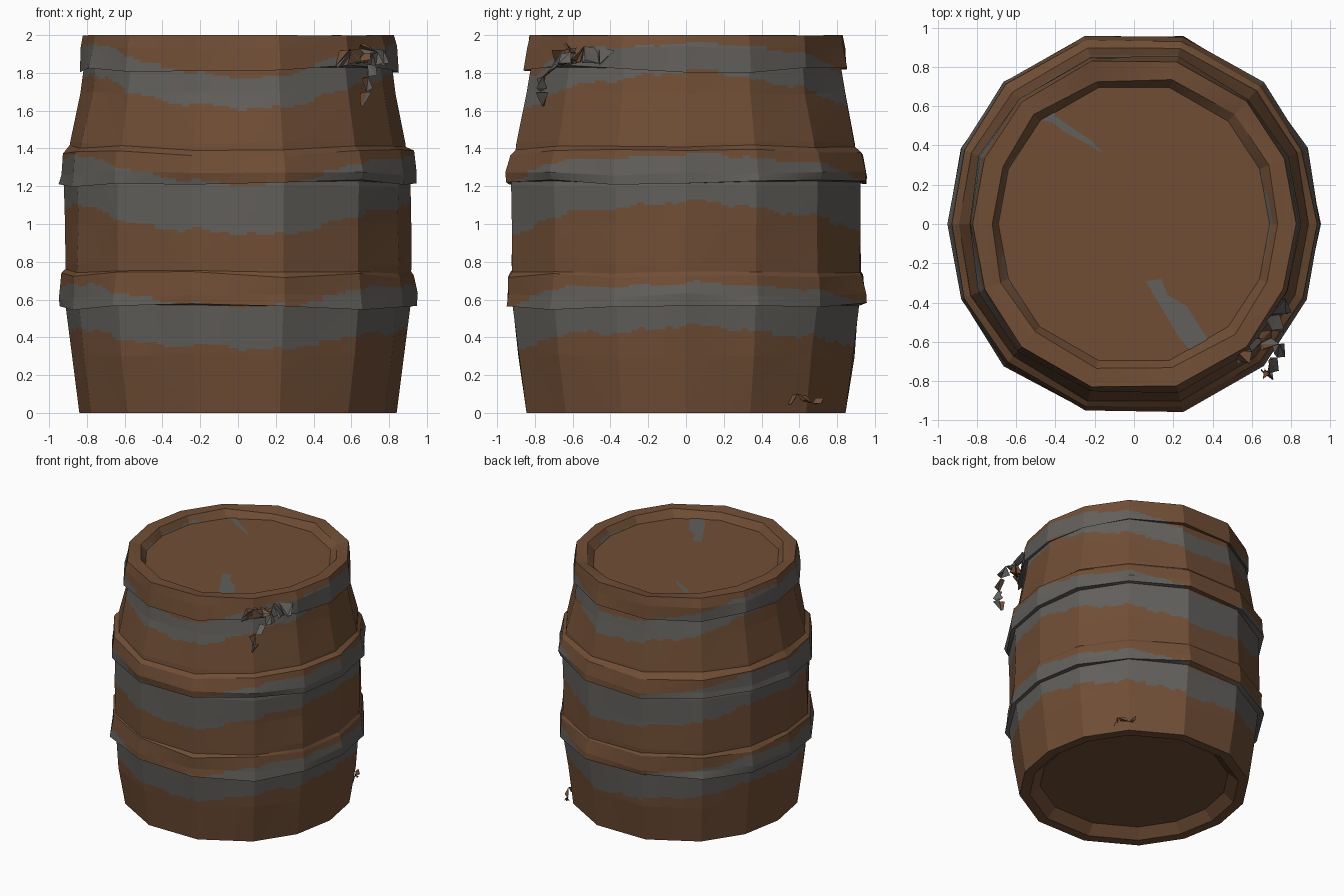
import bpy, bmesh, math, random
from mathutils import Vector

if "Cube" in bpy.data.objects:
    bpy.data.objects.remove(bpy.data.objects["Cube"])

random.seed(11)


def material(name, rgb):
    m = bpy.data.materials.new(name)
    m.diffuse_color = (*rgb, 1)
    m.use_nodes = True
    m.node_tree.nodes["Principled BSDF"].inputs["Base Color"].default_value = m.diffuse_color
    return m


BROWN = material("brown wood", (0.162, 0.076, 0.036))
GREY = material("grey metal", (0.122, 0.115, 0.105))

# Fourteen-sided plan: one quarter, mirrored to all corners (unit = radius 0.95)
Q = [(0.95, 0), (0.88, 0.385), (0.66, 0.72), (0.25, 0.955)]
half = Q + [(-x, y) for x, y in reversed(Q)]
PLAN = [(x / 0.95, y / 0.95) for x, y in half + [(x, -y) for x, y in reversed(half[1:-1])]]
COLS = 10


def is_grey(c):
    """Wavy grey bands that sag towards the front and back."""
    t = math.atan2(c.y, c.x)
    s = abs(math.sin(t))
    w = 0.012 * math.sin(7 * t + 1) + 0.008 * math.sin(17 * t) + 0.006 * math.sin(41 * t)
    for lo, hi, dl, dh in ((0.45, 0.68, 0.11, 0.12), (1.11, 1.36, 0.165, 0.155),
                           (1.80, 1.95, 0.19, 0.18)):
        if lo - dl * s ** 2.5 + w < c.z < hi - dh * s ** 4 + w * 0.8:
            return True
    return False


def finish(bm, name):
    me = bpy.data.meshes.new(name)
    bm.to_mesh(me)
    bm.free()
    me.materials.append(BROWN)
    me.materials.append(GREY)
    ob = bpy.data.objects.new(name, me)
    bpy.context.collection.objects.link(ob)
    return ob


def lathe(name, profile, cap_first=False, cap_last=False):
    """Sweep (radius, z, roughness) points round the plan, with fine rows for the bands."""
    ctrl = []
    for r, z, j in profile:
        ring = []
        for x, y in PLAN:
            rr = r + random.uniform(-j, j) * 0.6
            ring.append(Vector((x * rr, y * rr, min(2, z + random.uniform(-j, j)))))
        ctrl.append(ring)
    bm = bmesh.new()
    rings = []
    n = len(PLAN)
    for k in range(len(ctrl)):
        steps = 1
        if k < len(ctrl) - 1:
            d = math.dist(profile[k][:2], profile[k + 1][:2])
            steps = max(1, math.ceil(d / 0.015))
        for s in range(steps):
            ring = []
            for i in range(n):
                for c in range(COLS):
                    p = ctrl[k][i].lerp(ctrl[k][(i + 1) % n], c / COLS)
                    if s:
                        q = ctrl[k + 1][i].lerp(ctrl[k + 1][(i + 1) % n], c / COLS)
                        p = p.lerp(q, s / steps)
                    ring.append(bm.verts.new(p))
            rings.append(ring)
    m = n * COLS
    for a, b in zip(rings, rings[1:]):
        for i in range(m):
            f = bm.faces.new((a[i], a[(i + 1) % m], b[(i + 1) % m], b[i]))
            f.material_index = int(is_grey(f.calc_center_median()))
    if cap_first:
        bm.faces.new(rings[0][::-1])
    if cap_last:
        bm.faces.new(rings[-1])
    return finish(bm, name)


# Bulging wooden body with recessed bottom
lathe("barrel_body", [(0.69, 0.07, 0), (0.765, 0, 0), (0.84, 0, 0), (0.883, 0.3, 0.014),
                      (0.912, 0.57, 0.008), (0.918, 0.78, 0.008), (0.915, 1.0, 0.008),
                      (0.918, 1.2, 0.008), (0.89, 1.43, 0.01), (0.835, 1.7, 0.014),
                      (0.815, 1.84, 0)], cap_first=True)

# Two middle hoops, rough-edged
for name, z in (("lower_hoop", 0.56), ("middle_hoop", 1.21)):
    top_r = 0.915 if z < 1 else 0.893
    lathe(name, [(0.905, z + 0.01, 0.006), (0.943, z + 0.005, 0.022), (0.943, z + 0.06, 0.016),
                 (0.930, z + 0.17, 0.018), (top_r - 0.015, z + 0.21, 0.01)])

# Top rim and sunken lid
lathe("top_rim_and_lid", [(0.805, 1.83, 0.01), (0.848, 1.82, 0.022), (0.838, 1.93, 0.014),
                          (0.822, 2.0, 0.006), (0.73, 1.995, 0.02), (0.69, 1.94, 0)],
      cap_last=True)


def plate(name, pts, z):
    """Thin grey streak lying on the lid."""
    bm = bmesh.new()
    f = bm.faces.new([bm.verts.new((x, y, z)) for x, y in pts])
    f.normal_update()
    if f.normal.z < 0:
        f.normal_flip()
    f.material_index = 1
    finish(bm, name)


plate("lid_streak_front", [(0.06, -0.29), (0.14, -0.28), (0.17, -0.36), (0.27, -0.42),
                           (0.34, -0.53), (0.41, -0.64), (0.31, -0.67), (0.23, -0.58),
                           (0.16, -0.46), (0.10, -0.36)], 1.944)
plate("lid_streak_back", [(-0.60, 0.59), (-0.42, 0.63), (-0.40, 0.55), (-0.33, 0.50),
                          (-0.21, 0.42), (-0.16, 0.36), (-0.26, 0.42), (-0.34, 0.46),
                          (-0.42, 0.52), (-0.50, 0.53)], 1.944)


def splinters(name, path, size, grey):
    """Chain of crooked little wedges along a path."""
    bm = bmesh.new()
    for a, b in zip(path, path[1:]):
        a, b = Vector(a), Vector(b)
        for _ in range(2):
            j = lambda: Vector([random.choice((-1, 1)) * random.uniform(0.4, 1) * size
                                for _ in range(3)])
            v = [bm.verts.new(p) for p in (a, b, a.lerp(b, 0.5) + j(), a.lerp(b, 0.4) + j())]
            g = int(random.random() < grey)
            for ids in ((0, 1, 2), (0, 3, 1), (0, 2, 3), (1, 3, 2)):
                bm.faces.new([v[i] for i in ids]).material_index = g
    bmesh.ops.recalc_face_normals(bm, faces=bm.faces)
    finish(bm, name)


# Torn strip hanging at the front right of the rim, and a chip at the base
splinters("torn_rim_edge", [(0.52, -0.69, 1.84), (0.60, -0.65, 1.92), (0.64, -0.61, 1.86),
                            (0.70, -0.54, 1.94), (0.74, -0.46, 1.85), (0.77, -0.38, 1.92)],
          0.055, 0.8)
splinters("torn_rim_strip", [(0.64, -0.61, 1.93), (0.74, -0.61, 1.91), (0.73, -0.68, 1.84),
                             (0.69, -0.76, 1.78), (0.68, -0.77, 1.70), (0.66, -0.76, 1.62)],
          0.04, 0.7)
splinters("base_chip", [(0.63, 0.50, 0.03), (0.66, 0.59, 0.10), (0.61, 0.67, 0.05),
                        (0.59, 0.73, 0.08)], 0.022, 0)
